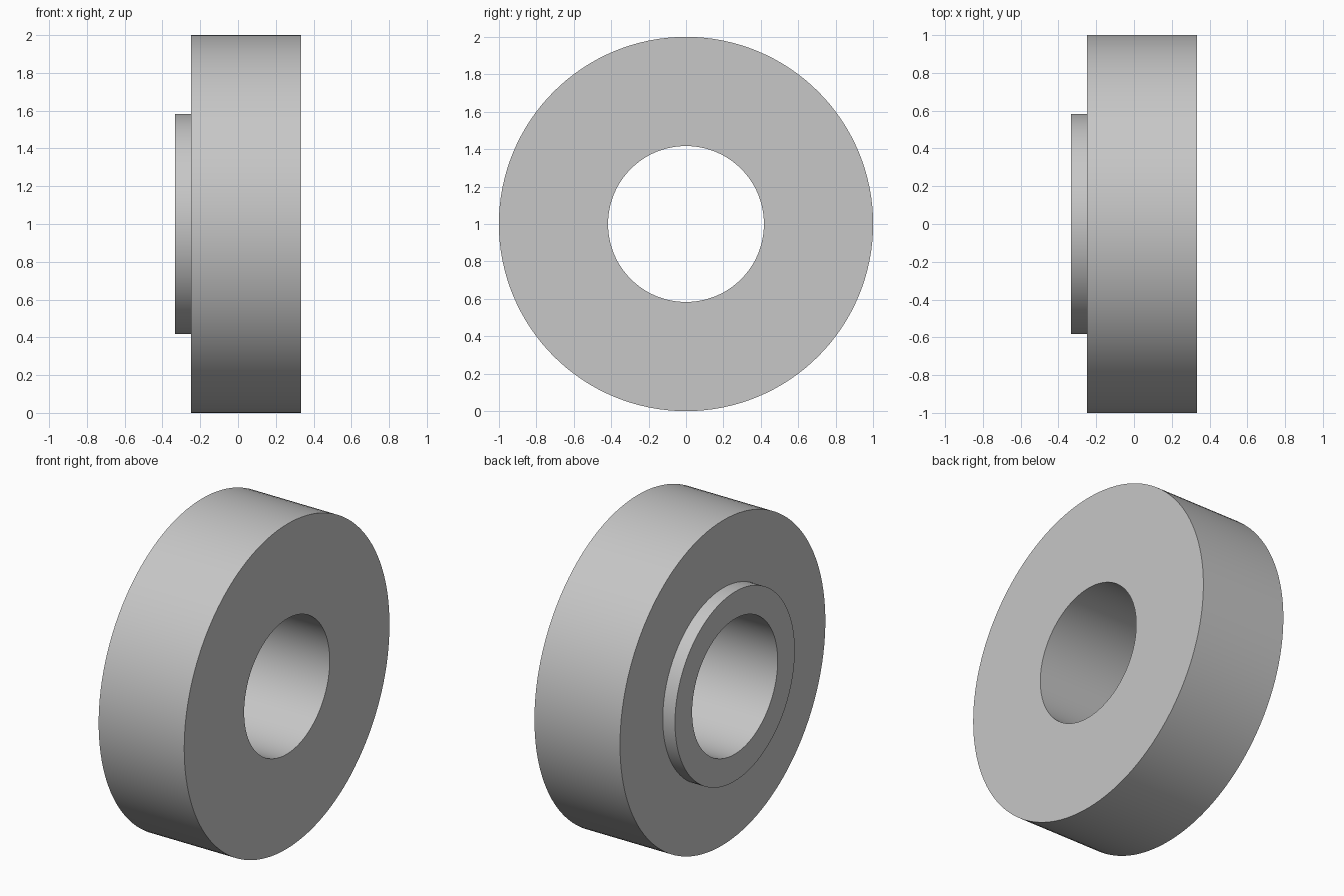
import bpy
import bmesh
import math
from mathutils import Vector

cube = bpy.data.objects.get("Cube")
if cube:
    bpy.data.objects.remove(cube, do_unlink=True)

SEGMENTS = 128
UNIT = 1 / 12
BORE, BOSS, RIM = 5 * UNIT, 7 * UNIT, 1.0
BOSS_END, SHOULDER, FLAT_END = -4 * UNIT, -3 * UNIT, 4 * UNIT

# Plain grey metal
grey = bpy.data.materials.new("plain grey")
grey.use_nodes = True
colour = (0.57, 0.57, 0.57, 1)
grey.diffuse_color = colour
grey.node_tree.nodes["Principled BSDF"].inputs["Base Color"].default_value = colour

# Closed cross-section as (x, radius), turned around the x axis
profile = [
    (BOSS_END, BORE), (BOSS_END, BOSS),
    (SHOULDER, BOSS), (SHOULDER, RIM),
    (FLAT_END, RIM), (FLAT_END, BORE),
]
bm = bmesh.new()
verts = [bm.verts.new((x, 0, r)) for x, r in profile]
edges = [bm.edges.new((v, verts[(i + 1) % len(verts)])) for i, v in enumerate(verts)]
bmesh.ops.spin(bm, geom=verts + edges, cent=Vector((0, 0, 0)), axis=Vector((1, 0, 0)),
               angle=math.tau, steps=SEGMENTS, use_merge=True)
bmesh.ops.remove_doubles(bm, verts=bm.verts, dist=1e-5)
bmesh.ops.recalc_face_normals(bm, faces=bm.faces)

# Ring with a raised boss around its through bore
mesh = bpy.data.meshes.new("shouldered_ring")
bm.to_mesh(mesh)
bm.free()
mesh.materials.append(grey)
ring = bpy.data.objects.new("shouldered_ring", mesh)
ring.location.z = RIM
bpy.context.collection.objects.link(ring)

# Smooth round walls, crisp rims
bpy.ops.object.select_all(action="DESELECT")
ring.select_set(True)
bpy.context.view_layer.objects.active = ring
bpy.ops.object.shade_smooth_by_angle(angle=math.radians(30))
